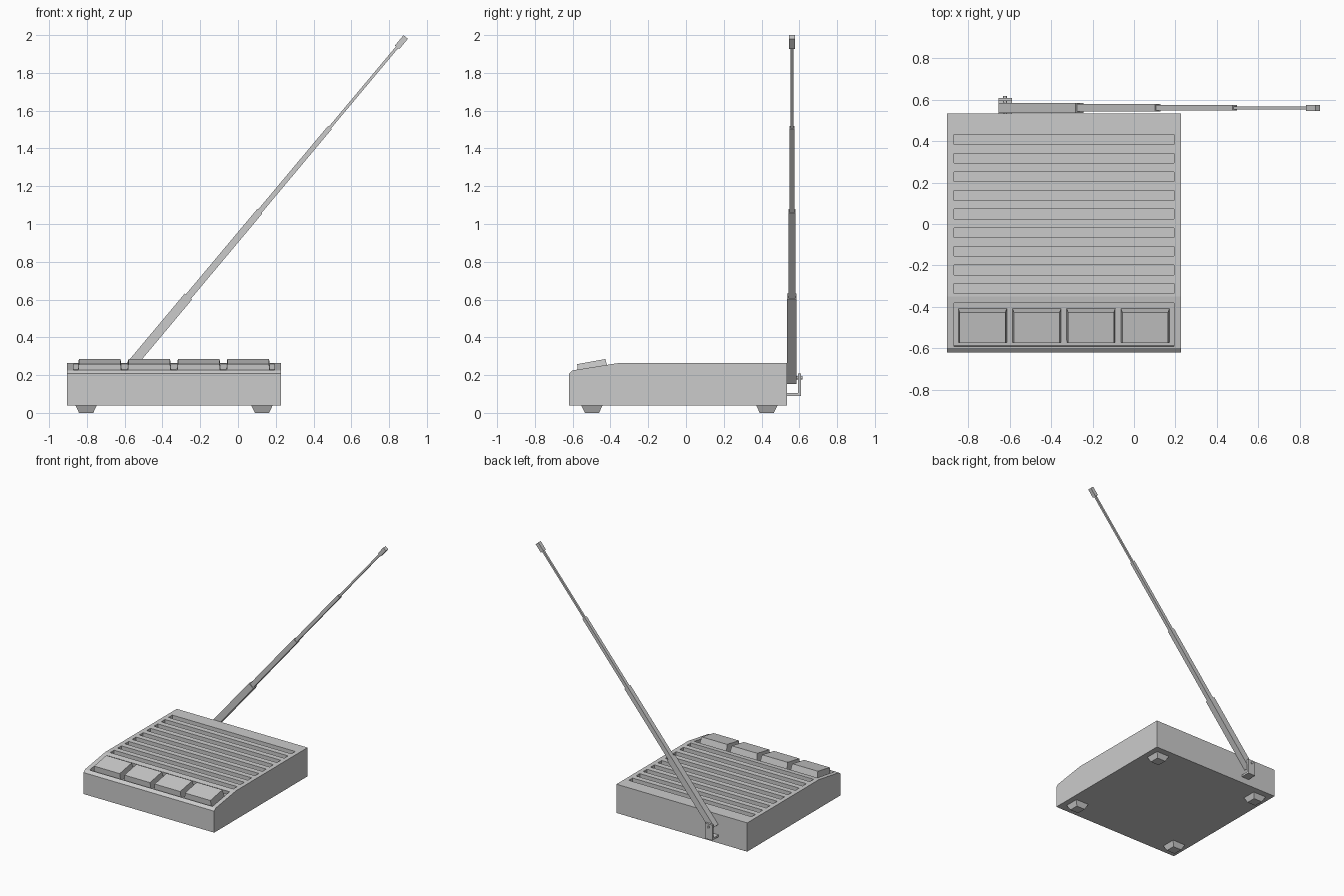
import bpy, bmesh, math
from mathutils import Matrix, Vector

old = bpy.data.objects.get("Cube")
if old:
    bpy.data.objects.remove(old, do_unlink=True)

grey = bpy.data.materials.new("plain grey")
grey.use_nodes = True
COLOUR = (0.6, 0.6, 0.6, 1)
grey.diffuse_color = COLOUR
grey.node_tree.nodes["Principled BSDF"].inputs["Base Color"].default_value = COLOUR


def finish(name, bm):
    bmesh.ops.recalc_face_normals(bm, faces=bm.faces)
    mesh = bpy.data.meshes.new(name)
    bm.to_mesh(mesh)
    bm.free()
    mesh.materials.append(grey)
    obj = bpy.data.objects.new(name, mesh)
    bpy.context.collection.objects.link(obj)
    return obj


def block(name, centre, size, taper_x=0, taper_y=0, matrix=Matrix()):
    """Box whose top face shrinks by the taper on every side."""
    bm = bmesh.new()
    bmesh.ops.create_cube(bm, size=1)
    for v in bm.verts:
        sx, sy, top = 2 * v.co.x, 2 * v.co.y, v.co.z > 0
        v.co = Vector(v.co[i] * size[i] for i in range(3))
        if top:
            v.co.x -= sx * taper_x
            v.co.y -= sy * taper_y
    bm.transform(Matrix.Translation(centre) @ matrix)
    return finish(name, bm)


def cut(target, cutter):
    mod = target.modifiers.new("cut", 'BOOLEAN')
    mod.operation = 'DIFFERENCE'
    mod.solver = 'EXACT'
    mod.object = cutter
    bpy.context.view_layer.objects.active = target
    bpy.ops.object.modifier_apply(modifier=mod.name)
    bpy.data.objects.remove(cutter, do_unlink=True)


# Case: side profile extruded across the width
LEFT, RIGHT = -0.905, 0.228
MID = (LEFT + RIGHT) / 2
profile = [(-0.62, 0.04), (0.535, 0.04), (0.535, 0.265), (-0.35, 0.265),
           (-0.60, 0.225), (-0.62, 0.208)]
bm = bmesh.new()
side = bm.faces.new([bm.verts.new((LEFT, y, z)) for y, z in profile])
ends = bmesh.ops.extrude_face_region(bm, geom=[side])["geom"]
bmesh.ops.translate(bm, vec=(RIGHT - LEFT, 0, 0),
                    verts=[g for g in ends if isinstance(g, bmesh.types.BMVert)])
case = finish("case", bm)

# Grille slots
for i in range(9):
    cut(case, block("slot_cutter", (MID, 0.408 - 0.09 * i, 0.285), (1.065, 0.047, 0.1)))

# Sloped pocket for the buttons
tilt = Matrix.Rotation(0.16, 4, 'X')
cut(case, block("pocket_cutter", (MID, -0.49, 0.262), (1.065, 0.215, 0.1), matrix=tilt))

# Push buttons
for i in range(4):
    block(f"button_{i + 1}", (-0.732 + 0.262 * i, -0.496, 0.24), (0.235, 0.165, 0.064),
          0.007, 0.007, Matrix.Rotation(0.18, 4, 'X'))

# Feet, narrow end down
for side_name, x in (("right", -0.804), ("left", 0.127)):
    for end_name, y in (("front", -0.498), ("back", 0.428)):
        block(f"{end_name}_{side_name}_foot", (x, y, 0.021), (0.115, 0.115, 0.042),
              0.02, 0.02, Matrix.Rotation(math.pi, 4, 'X'))

# Hinge bracket and pin
block("bracket_shelf", (-0.623, 0.572, 0.097), (0.066, 0.076, 0.016))
block("bracket_plate", (-0.623, 0.602, 0.149), (0.066, 0.016, 0.12))
bm = bmesh.new()
bmesh.ops.create_cone(bm, cap_ends=True, segments=12, radius1=0.009, radius2=0.009, depth=0.09,
                      matrix=Matrix.Translation((-0.623, 0.573, 0.187))
                      @ Matrix.Rotation(math.pi / 2, 4, 'X'))
finish("hinge_pin", bm)

# Telescopic aerial: square tubes in line, each thinner than the last
start, end = Vector((-0.636, 0.561, 0.17)), Vector((0.888, 0.561, 1.99))
axis = end - start
lean = Matrix.Rotation(math.atan2(axis.x, axis.z), 4, 'Y')
sections = [("lower", 0, 0.245, 0.05), ("second", 0.245, 0.493, 0.036),
            ("third", 0.493, 0.737, 0.026), ("upper", 0.737, 0.98, 0.015),
            ("tip", 0.97, 1, 0.03)]
for name, a, b, width in sections:
    block(f"aerial_{name}", start + axis * (a + b) / 2,
          (width, width, axis.length * (b - a)), matrix=lean)
